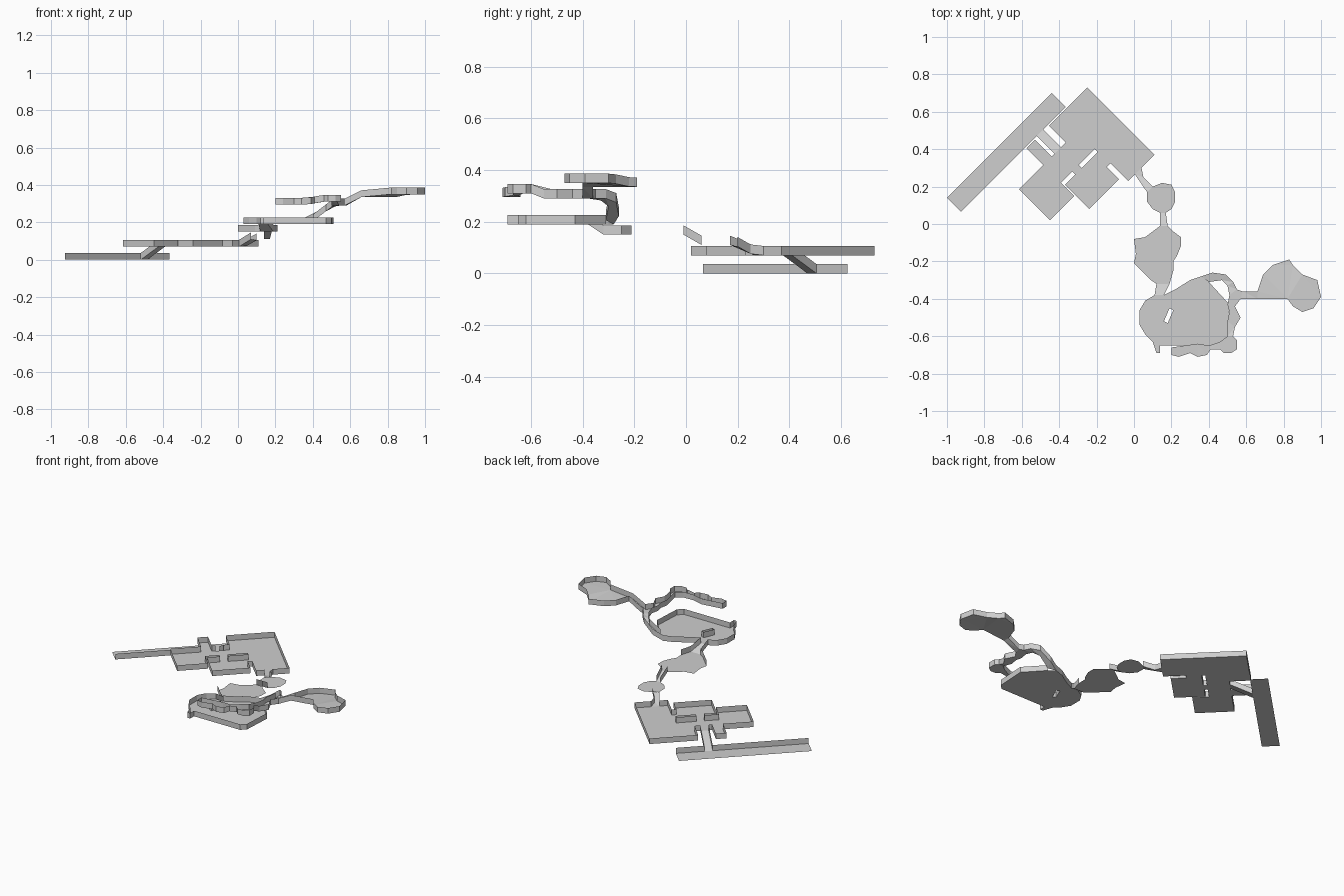
import bpy
import bmesh
from collections import Counter

cube = bpy.data.objects.get("Cube")
if cube:
    bpy.data.objects.remove(cube, do_unlink=True)

WALL_HEIGHT = 0.036

stone = bpy.data.materials.new("pale_grey_stone")
stone.use_nodes = True
grey = (0.62, 0.62, 0.62, 1)
stone.diffuse_color = grey
stone.node_tree.nodes["Principled BSDF"].inputs["Base Color"].default_value = grey


def plain(points):
    """Outline given in hundredths of a unit."""
    return [(x / 100, y / 100) for x, y in points]


def diagonal(points):
    """Outline on the diagonal building grid: p = x + y, q = y - x."""
    return [((p - q) / 200, (p + q) / 200) for p, q in points]


def level(z):
    return lambda x, y: z


def slope(axis, start, end, low, high):
    """Floor height that rises between two positions along a direction."""
    def height(x, y):
        t = (x * axis[0] + y * axis[1] - start) / (end - start)
        return low + (high - low) * min(max(t, 0), 1)
    return height


def always(x, y):
    return True


def never(x, y):
    return False


areas = []


def area(name, outline, height, walled=always, hole=None):
    loops = [outline] + ([hole] if hole else [])
    areas.append((name, loops, height, walled))


def edge_key(a, b):
    return frozenset((round(c[0], 3), round(c[1], 3)) for c in (a, b))


def build(name, loops, height, walled, shared):
    bm = bmesh.new()
    for loop in loops:
        verts = [bm.verts.new((x, y, 0)) for x, y in loop]
        for a, b in zip(verts, verts[1:] + verts[:1]):
            bm.edges.new((a, b))
    bmesh.ops.triangle_fill(bm, edges=bm.edges[:], use_beauty=True, normal=(0, 0, 1))
    for f in bm.faces:
        f.normal_update()
        if f.normal.z < 0:
            f.normal_flip()

    # Walls stand on every rim edge that is not a passage to a neighbour
    rim = []
    for e in bm.edges:
        a, b = e.verts[0].co, e.verts[1].co
        mid = (a + b) / 2
        if e.is_boundary and shared[edge_key(a, b)] < 2 and walled(mid.x, mid.y):
            rim.append(e)
    for v in bm.verts:
        v.co.z = height(v.co.x, v.co.y)
    if rim:
        made = bmesh.ops.extrude_edge_only(bm, edges=rim)["geom"]
        tops = [g for g in made if isinstance(g, bmesh.types.BMVert)]
        bmesh.ops.translate(bm, verts=tops, vec=(0, 0, WALL_HEIGHT))

    mesh = bpy.data.meshes.new(name)
    bm.to_mesh(mesh)
    bm.free()
    mesh.materials.append(stone)
    bpy.context.collection.objects.link(bpy.data.objects.new(name, mesh))


# Lowest hallway, walled on its inner side only
area("lower_hallway",
     diagonal([(-86, 99), (-5, 99), (2, 99), (26, 99), (26, 114), (-86, 114)]),
     level(0), walled=lambda x, y: y - x < 1)
area("hallway_ramp",
     diagonal([(-5, 80), (2, 80), (2, 99), (-5, 99)]),
     slope((-1, 1), 0.80, 0.99, 0.07, 0))

# Connected square rooms
area("square_rooms",
     diagonal([(48, 98), (48, 26), (34, 26), (27, 26), (20, 26), (20, 45),
               (16, 45), (16, 32), (-16, 32), (-16, 58), (-5, 58), (-5, 61),
               (-17, 61), (-17, 47), (-43, 47), (-43, 80), (-17, 80),
               (-17, 98), (-8, 98), (-8, 80), (-5, 80), (2, 80), (7, 80),
               (7, 98)]),
     level(0.07),
     hole=diagonal([(2, 58), (19, 58), (19, 61), (2, 61)]))

# Small caves and the necks between them
area("rooms_neck",
     diagonal([(27, 26), (34, 26)]) + plain([(5, 25), (10, 20), (7, 17)]),
     slope((0, -1), -0.26, -0.19, 0.07, 0.11))
area("small_cave",
     plain([(10, 20), (15, 22), (20, 21), (22, 17), (22, 12), (20, 8), (17, 6),
            (14, 6), (10, 8), (7, 12), (7, 17)]),
     level(0.11), walled=never)
area("cave_neck",
     plain([(14, 6), (17, 6), (18, -1), (14, -1)]),
     slope((0, -1), -0.06, 0.01, 0.11, 0.15))
area("middle_cave",
     plain([(14, -1), (18, -1), (21, -4), (25, -7), (25, -12), (23, -17),
            (21, -20), (21, -25), (19, -32), (12, -32), (9, -30), (0, -21),
            (1, -16), (0, -8), (6, -7), (10, -4)]),
     level(0.15), walled=lambda x, y: y < -0.23)
area("cavern_neck",
     plain([(12, -32), (19, -32), (16, -38), (11, -38)]),
     slope((0, -1), 0.32, 0.38, 0.15, 0.19))

# Large cavern with a narrow pillar
area("large_cavern",
     plain([(16, -38), (22, -35), (30, -30), (36, -28), (40, -31), (51, -43),
            (50, -62), (47, -65), (14, -65), (14, -69), (12, -69), (10, -63),
            (6, -59), (3, -54), (3, -46), (6, -41), (11, -38)]),
     level(0.19),
     hole=plain([(16, -52), (18, -53), (21, -46), (19, -45)]))
area("curved_ramp",
     plain([(36, -28), (42, -26), (49, -27), (53, -31), (55, -35), (51, -38),
            (50, -33), (47, -30), (40, -31)]),
     slope((1, 0), 0.38, 0.51, 0.19, 0.29))

# Upper junction and the winding path
area("upper_junction",
     plain([(55, -35), (58, -36), (57, -40), (51, -38)]), level(0.29))
area("winding_path",
     plain([(51, -38), (57, -40), (54, -44), (57, -50), (54, -55), (53, -60),
            (50, -60), (50, -52), (51, -47), (50, -43)]),
     slope((0, -1), 0.55, 0.60, 0.29, 0.31))
area("round_chamber",
     plain([(50, -60), (53, -60), (55, -62), (55, -67), (52, -69), (48, -69),
            (46, -67), (46, -63)]),
     level(0.31))
area("ledge_path",
     plain([(46, -63), (40, -65), (34, -64), (27, -65), (20, -66), (20, -70),
            (24, -71), (30, -69), (34, -71), (39, -70), (41, -67), (46, -67)]),
     slope((1, 0), 0.38, 0.44, 0.295, 0.31))

# Highest cave and its ramp
area("upper_ramp",
     plain([(58, -36), (66, -36), (66, -40), (57, -40)]),
     slope((1, 0), 0.58, 0.66, 0.29, 0.335))
area("highest_cave",
     plain([(66, -36), (69, -27), (74, -22), (83, -19), (85, -22), (90, -27),
            (98, -30), (100, -39), (96, -45), (90, -47), (85, -44), (82, -40),
            (66, -40)]),
     slope((1, -1), 1.06, 1.20, 0.335, 0.35))

shared_edges = Counter(edge_key(a, b) for _, loops, _, _ in areas
                       for loop in loops for a, b in zip(loop, loop[1:] + loop[:1]))
for entry in areas:
    build(*entry, shared_edges)
